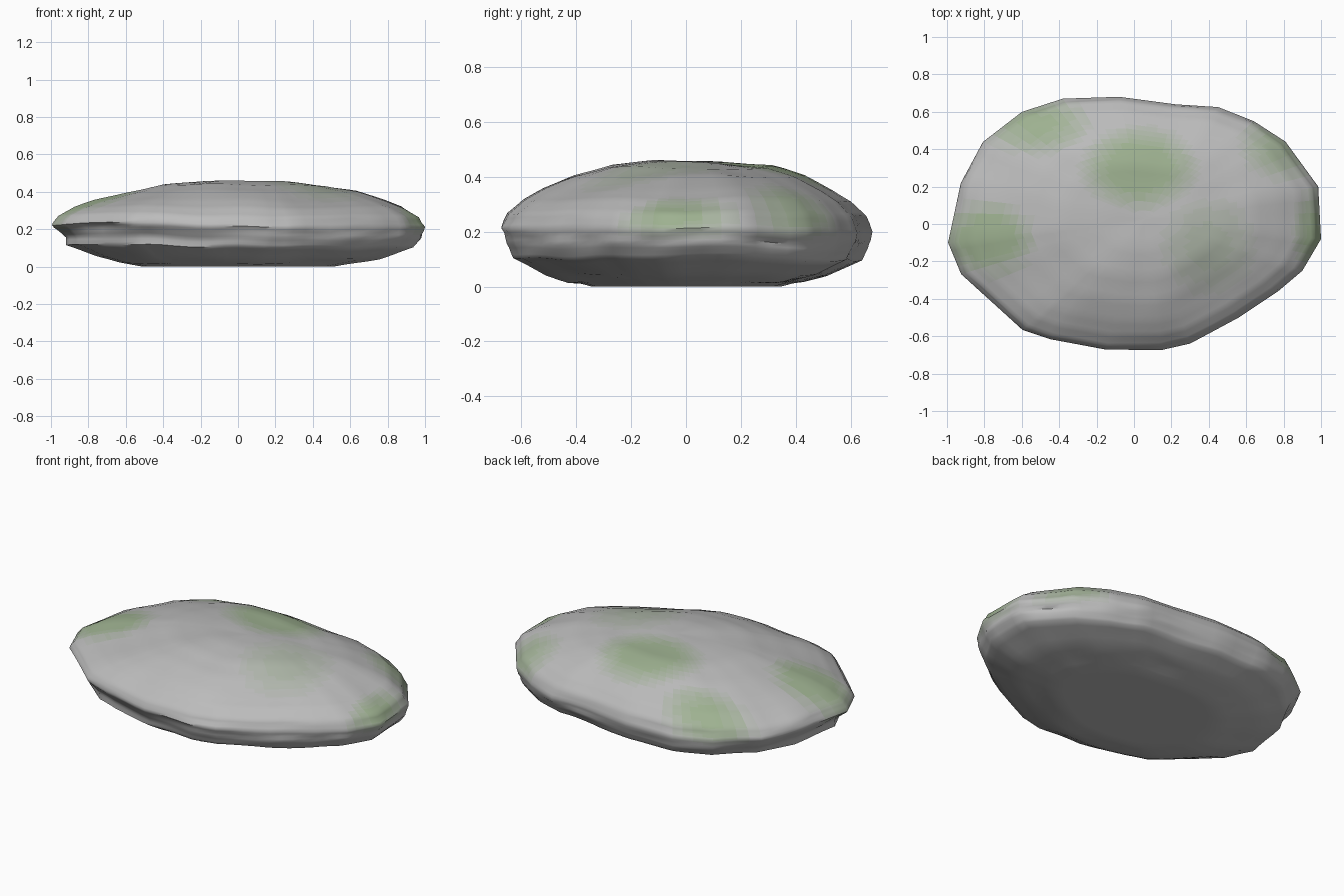
import bpy, bmesh, math
from mathutils import Vector, noise

if "Cube" in bpy.data.objects:
    bpy.data.objects.remove(bpy.data.objects["Cube"])

# Plan outline of the stone, counter-clockwise
OUT = [(1.0, -.08), (.985, .2), (.81, .44), (.64, .55), (.45, .625), (.22, .64),
       (-.08, .68), (-.38, .67), (-.6, .6), (-.81, .44), (-.93, .22), (-1.0, -.1),
       (-.93, -.27), (-.6, -.57), (-.45, -.62), (-.15, -.675), (.15, -.675),
       (.3, -.64), (.56, -.5), (.77, -.36), (.9, -.25)]
# Rings: outline scale and height, flat base to crown
RINGS = [(.25, 0), (.51, 0), (.76, .045), (.94, .10), (.98, .15), (1, .21),
         (.965, .265), (.88, .315), (.78, .352), (.62, .40), (.44, .437), (.22, .454)]
# Moss patches: x, y, x radius, y radius, strength
MOSS = [(.03, .3, .33, .24, 1.0), (-.78, -.08, .27, .21, 1.0), (-.52, .53, .3, .17, .8),
        (.8, .42, .25, .2, .7), (.96, -.05, .12, .25, .8), (.4, -.12, .28, .28, .4)]
SPLIT = 4


def subdivide(points, closed):
    """Insert evenly spaced points along a polyline."""
    result = []
    count = len(points) if closed else len(points) - 1
    for i in range(count):
        a, b = Vector(points[i]), Vector(points[(i + 1) % len(points)])
        result += [a.lerp(b, k / SPLIT) for k in range(SPLIT)]
    return result if closed else result + [Vector(points[-1])]


def place(p, s, z):
    """Put an outline point on a ring, with undercut lip and weathering."""
    ang = math.atan2(p.y, p.x)
    lip = max(0, math.cos(ang - math.radians(215)))
    side = max(0, 1 - abs(z - .17) / .15)
    if z < .21:
        s -= .05 * lip * max(0, 1 - abs(z - .14) / .08)
    z += .025 * lip * side - .02 * max(0, math.sin(ang)) * side
    q = Vector((p.x * s, p.y * s, z))
    n = noise.noise(Vector((q.x * 4, q.y * 4, z * 12)))
    q.xy *= 1 + .025 * n * side * (1 if s < .99 else 0)
    if z > .02:
        q.z += .016 * noise.noise(Vector((q.x * 3.2, q.y * 3.2, 4 + z * 4)))
    if z > .2:
        q.x += .06 * max(0, 1 - s)   # crown leans to the right
        q.y += .03 * max(0, 1 - s)
    q.z = max(0, q.z)
    return q


# Loft the stone
outline, rings = subdivide(OUT, True), subdivide(RINGS, False)
bm = bmesh.new()
loops = [[bm.verts.new(place(p, s, z)) for p in outline] for s, z in rings]
n = len(outline)
for lo, hi in zip(loops, loops[1:]):
    for i in range(n):
        j = (i + 1) % n
        bm.faces.new((lo[i], lo[j], hi[j], hi[i]))
bm.faces.new(loops[0][::-1])
crown = bm.verts.new((.06, .03, .456))
inner = [[bm.verts.new(v.co.lerp(crown.co, t)) for v in loops[-1]] for t in (.35, .7)]
for lo, hi in zip([loops[-1], inner[0]], inner):
    for i in range(n):
        j = (i + 1) % n
        bm.faces.new((lo[i], lo[j], hi[j], hi[i]))
for i in range(n):
    bm.faces.new((inner[-1][i], inner[-1][(i + 1) % n], crown))

# Soft moss: faces on the upper side get one of several tones
TONES = 6
for f in bm.faces:
    c = f.calc_center_median()
    m = max(w * max(0, 1 - ((c.x - x) / rx) ** 2 - ((c.y - y) / ry) ** 2)
            for x, y, rx, ry, w in MOSS)
    m *= min(1, max(0, (c.z - .17) / .06))
    f.material_index = round(min(1, m * 1.3) * TONES)
    f.smooth = True
bmesh.ops.recalc_face_normals(bm, faces=bm.faces[:])

mesh = bpy.data.meshes.new("mossy_stone")
bm.to_mesh(mesh)
bm.free()
stone = bpy.data.objects.new("mossy_stone", mesh)
bpy.context.collection.objects.link(stone)
grey, green = Vector((.5, .5, .5)), Vector((.34, .44, .28))
for k in range(TONES + 1):
    mat = bpy.data.materials.new("stone" if k == 0 else f"moss_{k}")
    mat.diffuse_color = (*grey.lerp(green, k / TONES), 1)
    mat.use_nodes = True
    mat.node_tree.nodes["Principled BSDF"].inputs["Base Color"].default_value = mat.diffuse_color
    mesh.materials.append(mat)
bpy.context.view_layer.objects.active = stone
stone.select_set(True)
bpy.ops.object.shade_smooth_by_angle(angle=math.radians(50))
